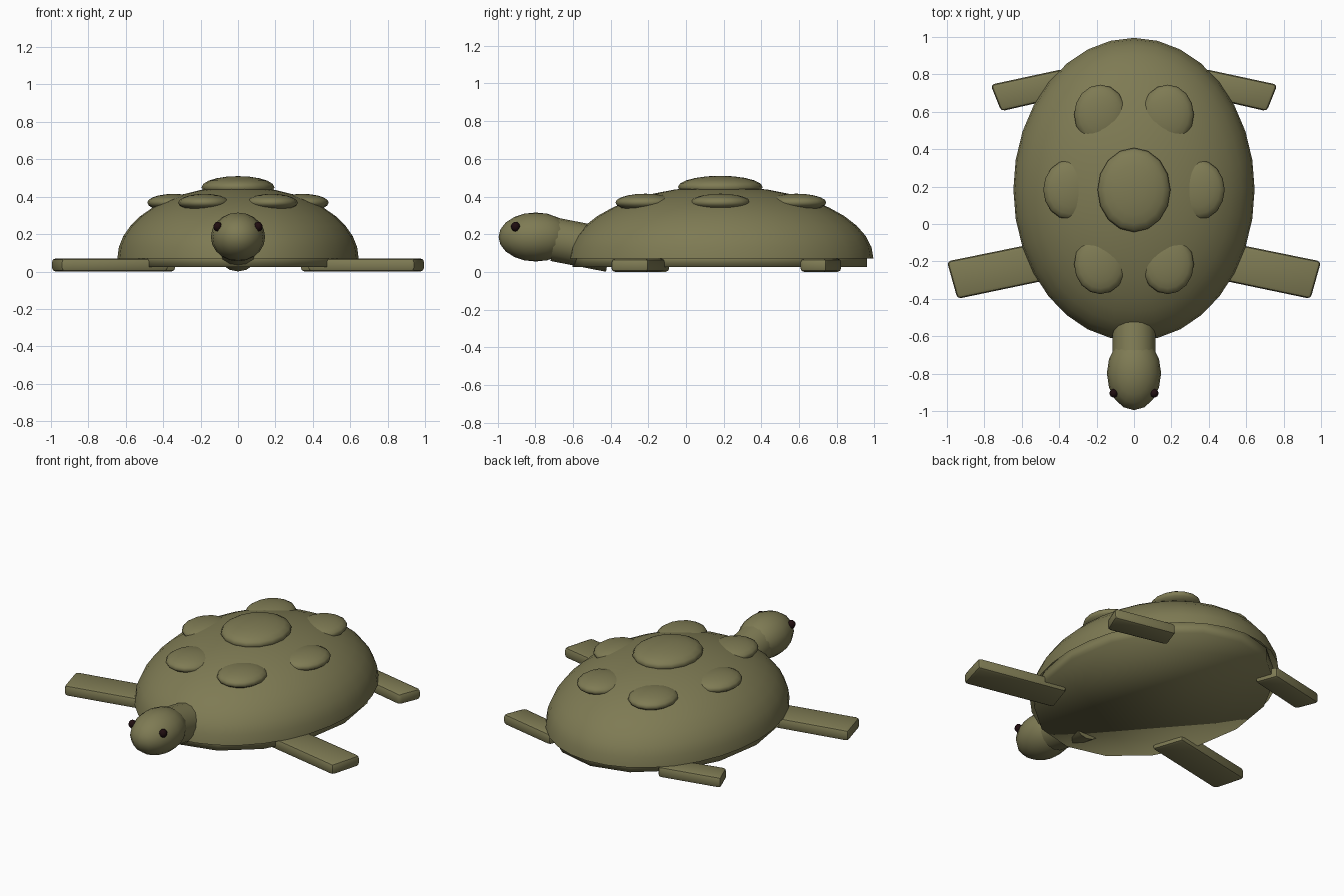
import bpy, bmesh, math
from mathutils import Matrix, Vector

if "Cube" in bpy.data.objects:
    bpy.data.objects.remove(bpy.data.objects["Cube"])


def material(name, rgb):
    m = bpy.data.materials.new(name)
    m.diffuse_color = (*rgb, 1)
    m.use_nodes = True
    m.node_tree.nodes["Principled BSDF"].inputs["Base Color"].default_value = m.diffuse_color
    return m


OLIVE = material("olive skin", (0.21, 0.197, 0.088))
DARK = material("dark eye", (0.014, 0.004, 0.005))


def add(name, bm, mat, angle=None):
    """Turn a bmesh into a smooth-shaded object."""
    for f in bm.faces:
        f.smooth = True
    me = bpy.data.meshes.new(name)
    bm.to_mesh(me)
    bm.free()
    me.materials.append(mat)
    ob = bpy.data.objects.new(name, me)
    bpy.context.collection.objects.link(ob)
    if angle:
        bpy.ops.object.select_all(action='DESELECT')
        ob.select_set(True)
        bpy.context.view_layer.objects.active = ob
        bpy.ops.object.shade_smooth_by_angle(angle=math.radians(angle))
    return ob


def place(loc, scale=(1, 1, 1), rot=Matrix()):
    return Matrix.Translation(loc) @ rot @ Matrix.Diagonal((*scale, 1))


def ellipsoid(name, loc, radii, mat=OLIVE, seg=16, rings=10, rot=Matrix()):
    bm = bmesh.new()
    bmesh.ops.create_uvsphere(bm, u_segments=seg, v_segments=rings, radius=1,
                              matrix=place(loc, radii, rot))
    return add(name, bm, mat)


# Shell: open half ellipsoid
bm = bmesh.new()
bmesh.ops.create_uvsphere(bm, u_segments=32, v_segments=20, radius=1)
bmesh.ops.delete(bm, geom=[v for v in bm.verts if v.co.z < -0.01], context='VERTS')
bm.transform(place((0, 0.185, 0.07), (0.645, 0.81, 0.385)))
add("shell", bm, OLIVE)

# Belly plate, slightly smaller than the shell rim
bm = bmesh.new()
bmesh.ops.create_cone(bm, cap_ends=True, segments=16, radius1=1, radius2=1, depth=1,
                      matrix=place((0, 0.18, 0.065), (0.62, 0.782, 0.08)))
add("belly", bm, OLIVE)

# Raised shell bumps
ellipsoid("top_bump", (0, 0.182, 0.45), (0.195, 0.225, 0.06))
for s, side in ((1, "right"), (-1, "left")):
    for name, x, y in (("front", 0.18, -0.215), ("middle", 0.345, 0.183), ("rear", 0.18, 0.585)):
        ellipsoid(f"{name}_{side}_bump", (s * x, y, 0.368), (0.14, 0.16, 0.047))

# Neck, tilted slightly upwards to the front
bm = bmesh.new()
tilt = Matrix.Rotation(math.radians(79), 4, 'X')
bmesh.ops.create_cone(bm, cap_ends=True, segments=16, radius1=0.116, radius2=0.116, depth=0.3,
                      matrix=place((0, -0.55, 0.143), rot=tilt))
add("neck", bm, OLIVE, 40)

# Head and eyes
ellipsoid("head", (0, -0.798, 0.185), (0.145, 0.197, 0.13))
for s, side in ((1, "right"), (-1, "left")):
    ellipsoid(f"{side}_eye", (s * 0.108, -0.905, 0.24), (0.024, 0.024, 0.026), DARK, 8, 6)


# Flippers: flat slanted paddles with rounded edges
def flipper(name, corners, s):
    bm = bmesh.new()
    low = [bm.verts.new((s * x, y, 0)) for x, y in corners]
    face = bm.faces.new(low)
    ext = bmesh.ops.extrude_face_region(bm, geom=[face])
    top = [v for v in ext["geom"] if isinstance(v, bmesh.types.BMVert)]
    bmesh.ops.translate(bm, verts=top, vec=Vector((0, 0, 0.07)))
    bmesh.ops.recalc_face_normals(bm, faces=bm.faces)
    bmesh.ops.bevel(bm, geom=bm.edges[:], offset=0.02, segments=2, profile=0.5,
                    affect='EDGES')
    add(name, bm, OLIVE, 40)


FRONT = [(1.0, -0.2), (0.944, -0.4), (0.37, -0.28), (0.435, -0.085)]
REAR = [(0.767, 0.745), (0.71, 0.603), (0.33, 0.69), (0.38, 0.828)]
for s, side in ((1, "right"), (-1, "left")):
    flipper(f"front_{side}_flipper", FRONT, s)
    flipper(f"rear_{side}_flipper", REAR, s)
